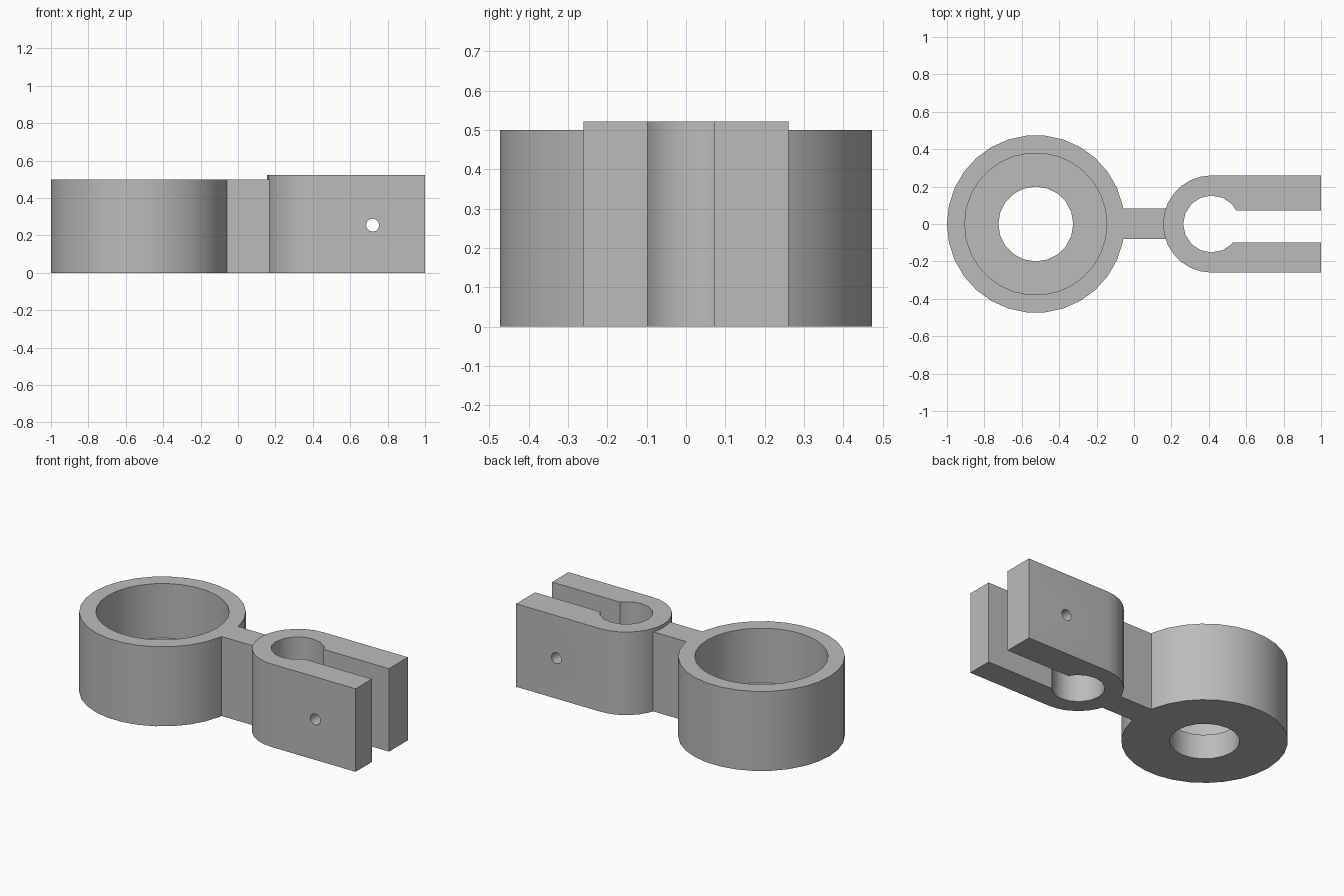
import bpy
import bmesh
from math import cos, sin, pi, radians
from mathutils import Matrix

cube = bpy.data.objects.get("Cube")
if cube:
    bpy.data.objects.remove(cube, do_unlink=True)

CUP_X, CLAMP_X = -0.525, 0.415
CUP_H, CLAMP_H = 0.5, 0.522
FLOOR = 0.157

grey = bpy.data.materials.new("plain grey")
grey.use_nodes = True
GREY = (0.5, 0.5, 0.5, 1)
grey.diffuse_color = GREY
grey.node_tree.nodes["Principled BSDF"].inputs["Base Color"].default_value = GREY


def arc(cx, r, n, start=0.0, sweep=2 * pi):
    """Points along an arc; a full sweep leaves out the repeated end point."""
    count = n if sweep >= 2 * pi else n + 1
    return [(cx + r * cos(start + sweep * i / n), r * sin(start + sweep * i / n))
            for i in range(count)]


def box(x0, x1, y0, y1):
    return [(x0, y0), (x1, y0), (x1, y1), (x0, y1)]


def prism(name, outline, z0, z1, matrix=None):
    """Extrude a flat outline from z0 to z1."""
    bm = bmesh.new()
    face = bm.faces.new([bm.verts.new((x, y, z0)) for x, y in outline])
    top = bmesh.ops.extrude_face_region(bm, geom=[face])["geom"]
    bmesh.ops.translate(bm, vec=(0, 0, z1 - z0),
                        verts=[v for v in top if isinstance(v, bmesh.types.BMVert)])
    if matrix:
        bm.transform(matrix)
    bmesh.ops.recalc_face_normals(bm, faces=bm.faces)
    mesh = bpy.data.meshes.new(name)
    bm.to_mesh(mesh)
    bm.free()
    mesh.materials.append(grey)
    obj = bpy.data.objects.new(name, mesh)
    bpy.context.collection.objects.link(obj)
    return obj


def combine(target, other, operation):
    """Apply a boolean and remove the helper object."""
    mod = target.modifiers.new("combine", 'BOOLEAN')
    mod.operation, mod.object, mod.solver = operation, other, 'EXACT'
    bpy.context.view_layer.update()
    graph = bpy.context.evaluated_depsgraph_get()
    mesh = bpy.data.meshes.new_from_object(target.evaluated_get(graph))
    target.modifiers.clear()
    target.data = mesh
    bpy.data.objects.remove(other, do_unlink=True)


# Round cup joined to the clamp by a short web
bracket = prism("clamp_bracket", arc(CUP_X, 0.475, 30), 0, CUP_H)
web = prism("web", box(-0.1, 0.21, -0.081, 0.083), 0, CUP_H)
clamp_outline = arc(CLAMP_X, 0.26, 14, pi / 2, pi) + [(1, -0.26), (1, 0.26)]
clamp = prism("clamp", clamp_outline, 0, CLAMP_H)
for part in (web, clamp):
    combine(bracket, part, 'UNION')

# Cup recess, floor hole, clamp bore, clamp slot and cross bolt hole
sideways = Matrix.Translation((0.72, 0, 0.255)) @ Matrix.Rotation(pi / 2, 4, 'X')
cutters = [
    prism("cup_recess", arc(CUP_X, 0.38, 30), FLOOR, 1),
    prism("floor_hole", arc(CUP_X, 0.2, 20), -1, 1),
    prism("clamp_bore", arc(CLAMP_X, 0.152, 16), -1, 1),
    prism("clamp_slot", box(CLAMP_X, 2, -0.098, 0.072), -1, 1),
    prism("bolt_hole", arc(0, 0.035, 12), -1, 1, sideways),
]
for cutter in cutters:
    cutter.hide_render = True
    combine(bracket, cutter, 'DIFFERENCE')

# Smooth curved walls with sharp rims
bpy.ops.object.select_all(action='DESELECT')
bracket.select_set(True)
bpy.context.view_layer.objects.active = bracket
bpy.ops.object.shade_smooth_by_angle(angle=radians(32))
